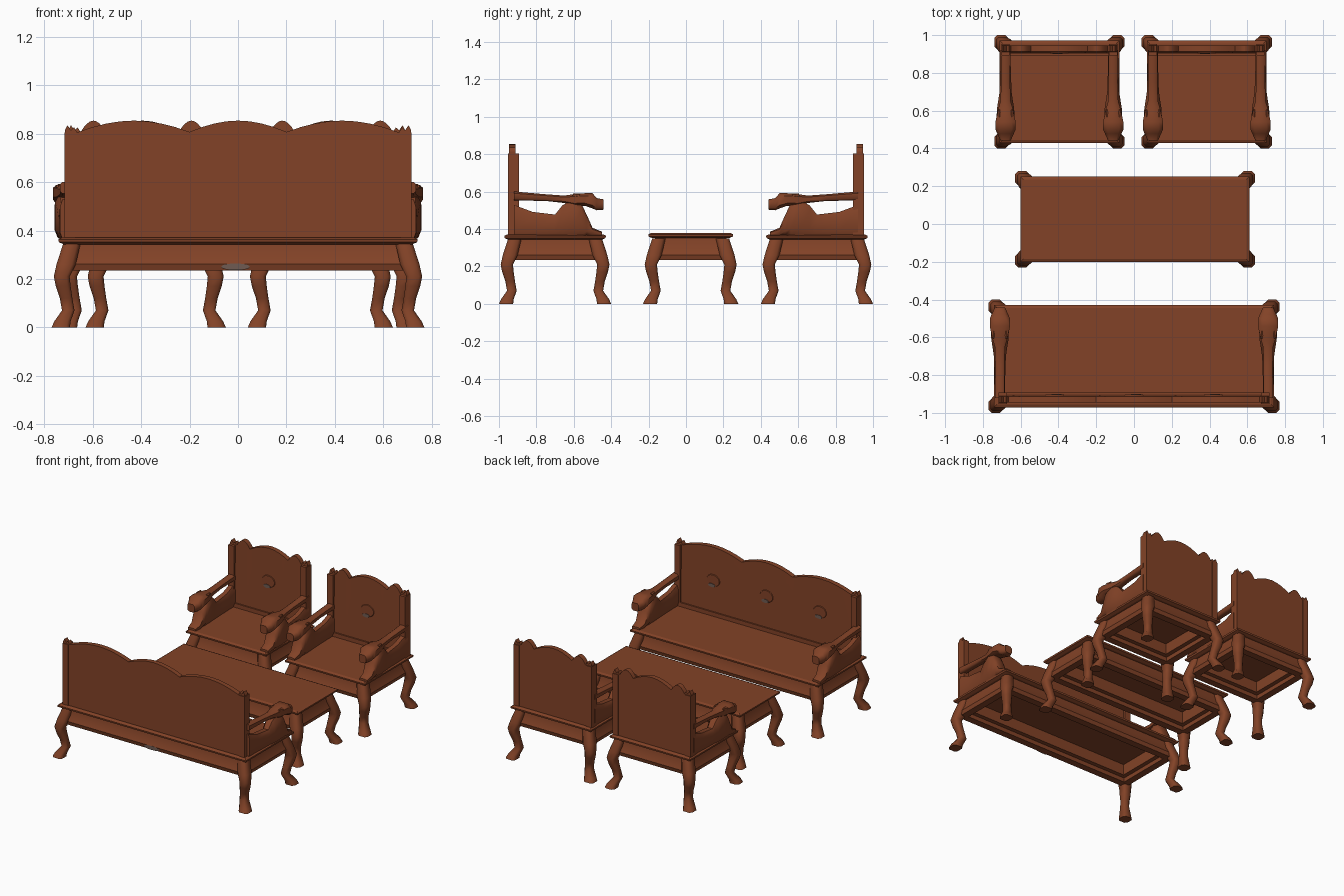
import bpy, bmesh, math
from mathutils import Vector

if "Cube" in bpy.data.objects:
    bpy.data.objects.remove(bpy.data.objects["Cube"])


def material(name, rgb):
    m = bpy.data.materials.new(name)
    m.diffuse_color = (*rgb, 1)
    m.use_nodes = True
    m.node_tree.nodes["Principled BSDF"].inputs["Base Color"].default_value = m.diffuse_color
    return m


WOOD = material("red brown wood", (0.225, 0.055, 0.02))
WORN = material("worn grey wood", (0.16, 0.105, 0.085))


def finish(bm, name, place, mat=WOOD, angle=40):
    """Turn a bmesh into a placed object; place = (cx, cy, turn)."""
    bmesh.ops.recalc_face_normals(bm, faces=bm.faces)
    me = bpy.data.meshes.new(name)
    bm.to_mesh(me)
    bm.free()
    me.materials.append(mat)
    ob = bpy.data.objects.new(name, me)
    bpy.context.collection.objects.link(ob)
    ob.location = (place[0], place[1], 0)
    ob.rotation_euler[2] = place[2]
    bpy.ops.object.select_all(action='DESELECT')
    ob.select_set(True)
    bpy.context.view_layer.objects.active = ob
    bpy.ops.object.shade_smooth_by_angle(angle=math.radians(angle))
    return ob


def loft(rings, name, place, closed=False, angle=40):
    """Skin a list of point rings, with end caps unless closed on itself."""
    bm = bmesh.new()
    vs = [[bm.verts.new(p) for p in r] for r in rings]
    n = len(vs[0])
    pairs = list(zip(vs, vs[1:]))
    if closed:
        pairs.append((vs[-1], vs[0]))
    else:
        bm.faces.new(vs[0])
        bm.faces.new(vs[-1])
    for a, b in pairs:
        for i in range(n):
            j = (i + 1) % n
            bm.faces.new((a[i], a[j], b[j], b[i]))
    return finish(bm, name, place, angle=angle)


def rounded(hu, hv, n=8):
    """Squarish rounded cross-section."""
    out = []
    for k in range(n):
        a = math.tau * (k + 0.5) / n
        c, s = math.cos(a), math.sin(a)
        out.append((hu * math.copysign(abs(c) ** 0.6, c) * 1.04,
                    hv * math.copysign(abs(s) ** 0.6, s) * 1.04))
    return out


def rect(hx, hy, z):
    return [(-hx, -hy, z), (hx, -hy, z), (hx, hy, z), (-hx, hy, z)]


def box(name, place, c, half, mat=WOOD):
    bm = bmesh.new()
    bmesh.ops.create_cube(bm, size=2)
    for v in bm.verts:
        v.co = Vector(c) + Vector((v.co.x * half[0], v.co.y * half[1], v.co.z * half[2]))
    return finish(bm, name, place, mat)


def disc(name, place, c, rx, rz, depth, mat):
    """Thin upright oval plate facing local y."""
    bm = bmesh.new()
    bmesh.ops.create_cone(bm, cap_ends=True, segments=14, radius1=1, radius2=0.9, depth=1)
    for v in bm.verts:
        x, y, z = v.co
        v.co = (c[0] + x * rx, c[1] + z * depth, c[2] + y * rz)
    return finish(bm, name, place, mat)


# height, inset of the centre from the foot corner, half width
LEG = [(0, .038, .038), (.025, .045, .034), (.07, .069, .026), (.12, .060, .026),
       (.17, .048, .031), (.21, .042, .033), (.26, .060, .040), (.35, .085, .036)]


def base(kind, X, Y, place, lift=0):
    """Cabriole legs, apron frame and top slab inside foot extents X, Y."""
    for sx in (-1, 1):
        for sy in (-1, 1):
            rings = [[(sx * (X - d) + u, sy * (Y - d) + v, z) for u, v in rounded(h, h)]
                     for z, d, h in LEG]
            loft(rings, kind + "_leg", place, angle=50)
    prof = [(.065, .355 + lift), (.06, .30), (.042, .262), (.05, .235),
            (.10, .235), (.10, .265), (.13, .265), (.13, .355 + lift)]
    loft([rect(X - d, Y - d, z) for d, z in prof], kind + "_apron", place, closed=True, angle=30)
    slab = [(.05, .343), (.03, .352), (.028, .364), (.045, .372)]
    loft([rect(X - d, Y - d, z + lift) for d, z in slab], kind + "_top", place, angle=20)


def backrest(kind, W, humps, place):
    """Panel with a cloud-shaped top edge and pointed corner posts."""
    ears = [(W, .37), (W - .005, .815), (W - .015, .835), (W - .03, .814),
            (W - .043, .826), (W - .055, .806)]
    cols = [(-x, z) for x, z in ears[1:]]
    for a, b in humps:
        for i in range(9):
            t = i / 8
            if i < 8 or b == humps[-1][1]:
                cols.append((a + (b - a) * t, .807 + .047 * math.sin(math.pi * t) ** 0.9))
    cols += [(x, z) for x, z in reversed(ears[1:])]
    rings = [[(x, -.246, .36), (x, -.202, .36), (x, -.207, .60), (x, -.212, z), (x, -.246, z)]
             for x, z in cols]
    loft(rings, kind + "_backrest", place, angle=25)
    for s in (-1, 1):
        box(kind + "_back_post", place, (s * (W - .025), -.222, .58), (.022, .030, .225))
    box(kind + "_back_lower_rail", place, (0, -.205, .385), (W - .04, .012, .016))


# y, height, half width, half height
RAIL = [(-.22, .577, .026, .024), (-.05, .568, .024, .018), (.05, .559, .027, .020),
        (.10, .556, .042, .031), (.16, .558, .054, .034), (.20, .551, .054, .041),
        (.222, .533, .044, .033), (.258, .531, .028, .028)]
BODY = [(-.22, .445, .026, .085), (-.12, .427, .028, .065), (0, .420, .032, .058),
        (.04, .445, .038, .083), (.09, .460, .046, .095), (.14, .452, .048, .085),
        (.17, .420, .042, .055), (.20, .385, .036, .022), (.25, .374, .030, .012)]


def arms(kind, X, place):
    """Carved animal-head arms: upper rail with head, lower body panel."""
    for s in (-1, 1):
        for part, data in (("arm_rail", RAIL), ("arm_body", BODY)):
            rings = [[(s * (X - .060) + u, y, z + v) for u, v in rounded(hx, hz)]
                     for y, z, hx, hz in data]
            loft(rings, kind + "_" + part, place, angle=50)
        # ears on the carved head
        for e in (-1, 1):
            x = s * (X - .06) + e * .035
            rings = [[(x + u, .13 + k * -.035 + v * .3, .575 + k * .008 + v)
                      for u, v in rounded(.012 * (1 - k * .6), .014 * (1 - k * .6), 6)]
                     for k in (0, 1)]
            loft(rings, kind + "_arm_ear", place)


def carving(kind, x, place):
    """Shallow carved medallion with a worn patch."""
    disc(kind + "_medallion", place, (x, -.208, .62), .055, .045, .009, WOOD)
    disc(kind + "_worn_patch", place, (x + .01, -.2055, .585), .03, .014, .009, WORN)


# long sofa, facing +y
sofa = (0, -.70, 0)
base("sofa", .77, .30, sofa)
backrest("sofa", .72, [(-.66, -.20), (-.20, .20), (.20, .66)], sofa)
arms("sofa", .77, sofa)
for x in (-.42, 0, .42):
    carving("sofa", x, sofa)
disc("sofa_apron_worn_patch", sofa, (-.01, -.255, .25), .06, .014, .008, WORN)

# two armchairs, facing -y
for cx in (-.395, .385):
    chair = (cx, .70, math.pi)
    base("chair", .345, .30, chair)
    backrest("chair", .31, [(-.255, -.15), (-.15, .15), (.15, .255)], chair)
    arms("chair", .345, chair)
    carving("chair", 0, chair)

# low table
base("table", .635, .255, (.005, .025, 0), lift=.008)
